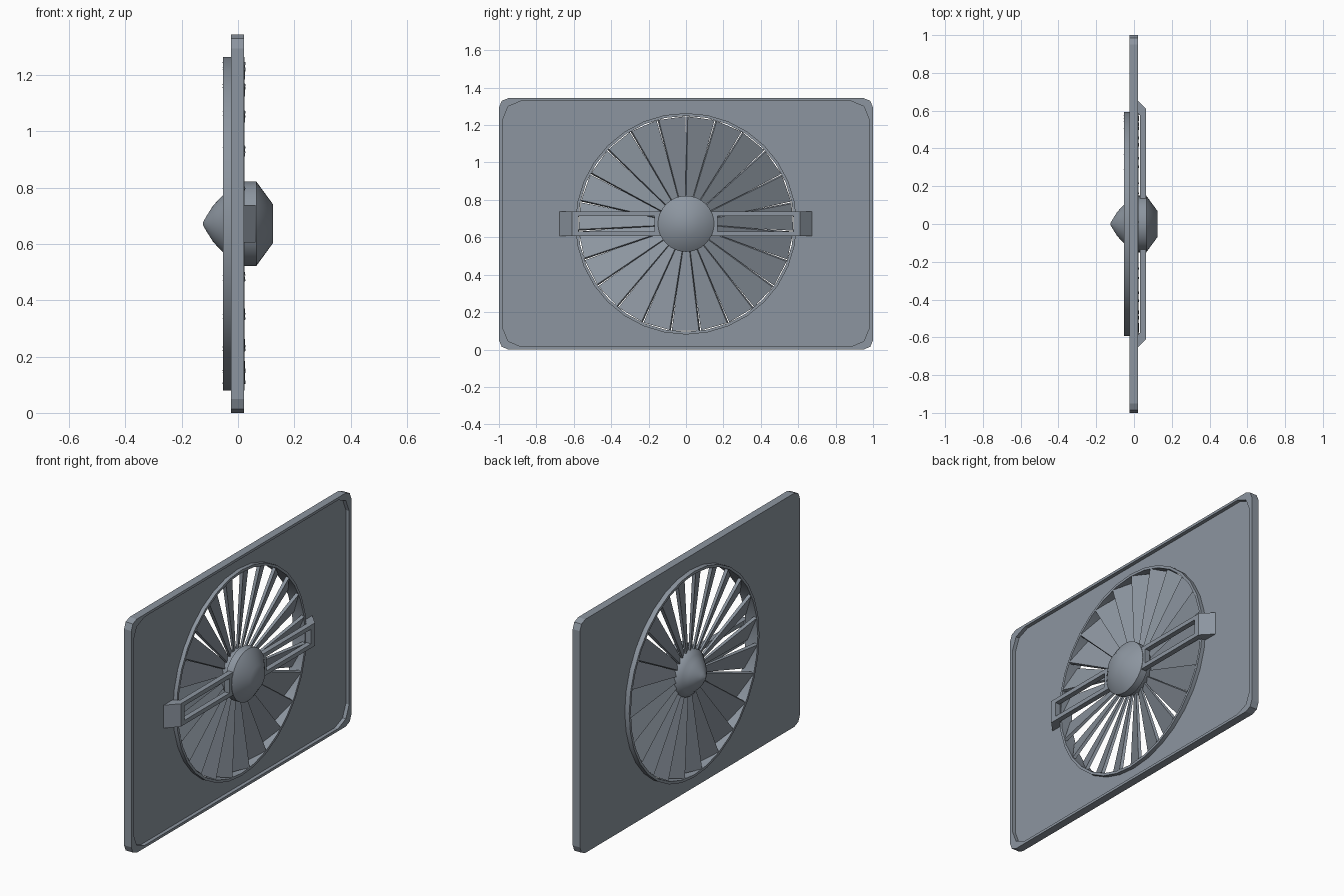
import bpy, bmesh
from math import sin, cos, pi, radians
from mathutils import Matrix, Vector

if "Cube" in bpy.data.objects:
    bpy.data.objects.remove(bpy.data.objects["Cube"])

CZ = 0.672      # height of the fan axis, which runs along x
SEG = 32

# Blue-grey finish shared by all parts
MAT = bpy.data.materials.new("slate_grey")
MAT.diffuse_color = (0.264, 0.302, 0.35, 1)
MAT.use_nodes = True
MAT.node_tree.nodes["Principled BSDF"].inputs["Base Color"].default_value = MAT.diffuse_color


def finish(name, bm, smooth=None):
    bmesh.ops.recalc_face_normals(bm, faces=bm.faces[:])
    me = bpy.data.meshes.new(name)
    bm.to_mesh(me)
    bm.free()
    me.materials.append(MAT)
    ob = bpy.data.objects.new(name, me)
    bpy.context.collection.objects.link(ob)
    if smooth:
        bpy.ops.object.select_all(action='DESELECT')
        ob.select_set(True)
        bpy.context.view_layer.objects.active = ob
        bpy.ops.object.shade_smooth_by_angle(angle=radians(smooth))
    return ob


def rounded_rect(hy, hz, r, steps=2):
    pts = []
    for k, (sy, sz) in enumerate([(1, 1), (-1, 1), (-1, -1), (1, -1)]):
        for i in range(steps + 1):
            a = pi / 2 * (k + i / steps)
            pts.append((sy * (hy - r) + r * cos(a), sz * (hz - r) + r * sin(a)))
    return pts


def circle(r, n=SEG):
    return [(r * cos(2 * pi * i / n), r * sin(2 * pi * i / n)) for i in range(n)]


def loop(bm, pts, x):
    return [bm.verts.new((x, y, z + CZ)) for y, z in pts]


def bridge(bm, a, b):
    n = len(a)
    for i in range(n):
        j = (i + 1) % n
        bm.faces.new((a[i], a[j], b[j], b[i]))


def annulus(bm, a, b):
    edges = []
    for l in (a, b):
        for i in range(len(l)):
            p, q = l[i], l[(i + 1) % len(l)]
            edges.append(bm.edges.get((p, q)) or bm.edges.new((p, q)))
    bmesh.ops.triangle_fill(bm, use_beauty=True, edges=edges)


def prism(bm, pts, z0, z1):
    # outline in (x, y), extruded in z
    lo = [bm.verts.new((x, y, z0)) for x, y in pts]
    hi = [bm.verts.new((x, y, z1)) for x, y in pts]
    bridge(bm, lo, hi)
    bm.faces.new(lo)
    bm.faces.new(hi)


# Mounting panel: raised rim, recessed front, round opening
bm = bmesh.new()
outer, inner, hole = rounded_rect(1, CZ, 0.05), rounded_rect(0.98, CZ - 0.015, 0.1), circle(0.584)
ob_, of_ = loop(bm, outer, -0.025), loop(bm, outer, 0.021)
rf, rb = loop(bm, inner, 0.021), loop(bm, inner, 0.0)
hf, hb = loop(bm, hole, 0.0), loop(bm, hole, -0.025)
bridge(bm, ob_, of_)
bridge(bm, of_, rf)
bridge(bm, rf, rb)
bridge(bm, hf, hb)
annulus(bm, rb, hf)
annulus(bm, ob_, hb)
finish("panel", bm)

# Shroud ring lining the opening
bm = bmesh.new()
loops = [loop(bm, circle(r), x) for r, x in
         [(0.592, -0.053), (0.592, 0.023), (0.577, 0.023), (0.577, -0.053)]]
for i in range(4):
    bridge(bm, loops[i], loops[(i + 1) % 4])
finish("shroud_ring", bm, 30)

# Pitched fan blades: tapered slabs of the given chord and thickness
BLADES = 23
PITCH = radians(24)
bm = bmesh.new()
for k in range(BLADES):
    rot = (Matrix.Translation((0, 0, CZ))
           @ Matrix.Rotation(2 * pi * (k + 0.5) / BLADES, 4, 'X'))
    ends = []
    for r, chord, thick in ((0.1, 0.034, 0.01), (0.57, 0.158, 0.018)):
        ring = []
        for sc, st in ((-1, -1), (1, -1), (1, 1), (-1, 1)):
            c, t = sc * chord / 2, st * thick / 2
            x = -0.014 - c * sin(PITCH) + t * cos(PITCH)
            y = c * cos(PITCH) + t * sin(PITCH)
            ring.append(bm.verts.new(rot @ Vector((x, y, r))))
        ends.append(ring)
    bridge(bm, ends[0], ends[1])
    bm.faces.new(ends[0])
    bm.faces.new(ends[1])
finish("fan_blades", bm)


def revolve(name, profile, n=SEG):
    bm = bmesh.new()
    rings = [loop(bm, circle(r, n), x) for x, r in profile]
    for a, b in zip(rings, rings[1:]):
        bridge(bm, a, b)
    bm.faces.new(rings[0])
    bm.faces.new(rings[-1])
    finish(name, bm, 50)


# Rear spinner cone and front motor cap
revolve("spinner", [(-0.125, 0.004), (-0.112, 0.027), (-0.09, 0.062), (-0.07, 0.085),
                    (-0.05, 0.105), (-0.03, 0.13), (0.018, 0.138)])
revolve("motor_cap", [(0.023, 0.15), (0.065, 0.15), (0.125, 0.068)])

# Support arms: open frame with a sloped foot at each end
bm = bmesh.new()
H, T = 0.066, 0.024
for s in (1, -1):
    for z0, z1 in ((CZ + H - T, CZ + H), (CZ - H, CZ - H + T)):
        prism(bm, [(0.033, s * 0.1), (0.063, s * 0.1), (0.063, s * 0.575), (0.033, s * 0.575)], z0, z1)
    prism(bm, [(0.033, s * 0.1), (0.063, s * 0.1), (0.063, s * 0.168), (0.033, s * 0.168)],
          CZ - H + T, CZ + H - T)
    prism(bm, [(0.0, s * 0.594), (0.033, s * 0.575), (0.063, s * 0.575),
               (0.063, s * 0.61), (0.0, s * 0.675)], CZ - H, CZ + H)
finish("support_arms", bm)
